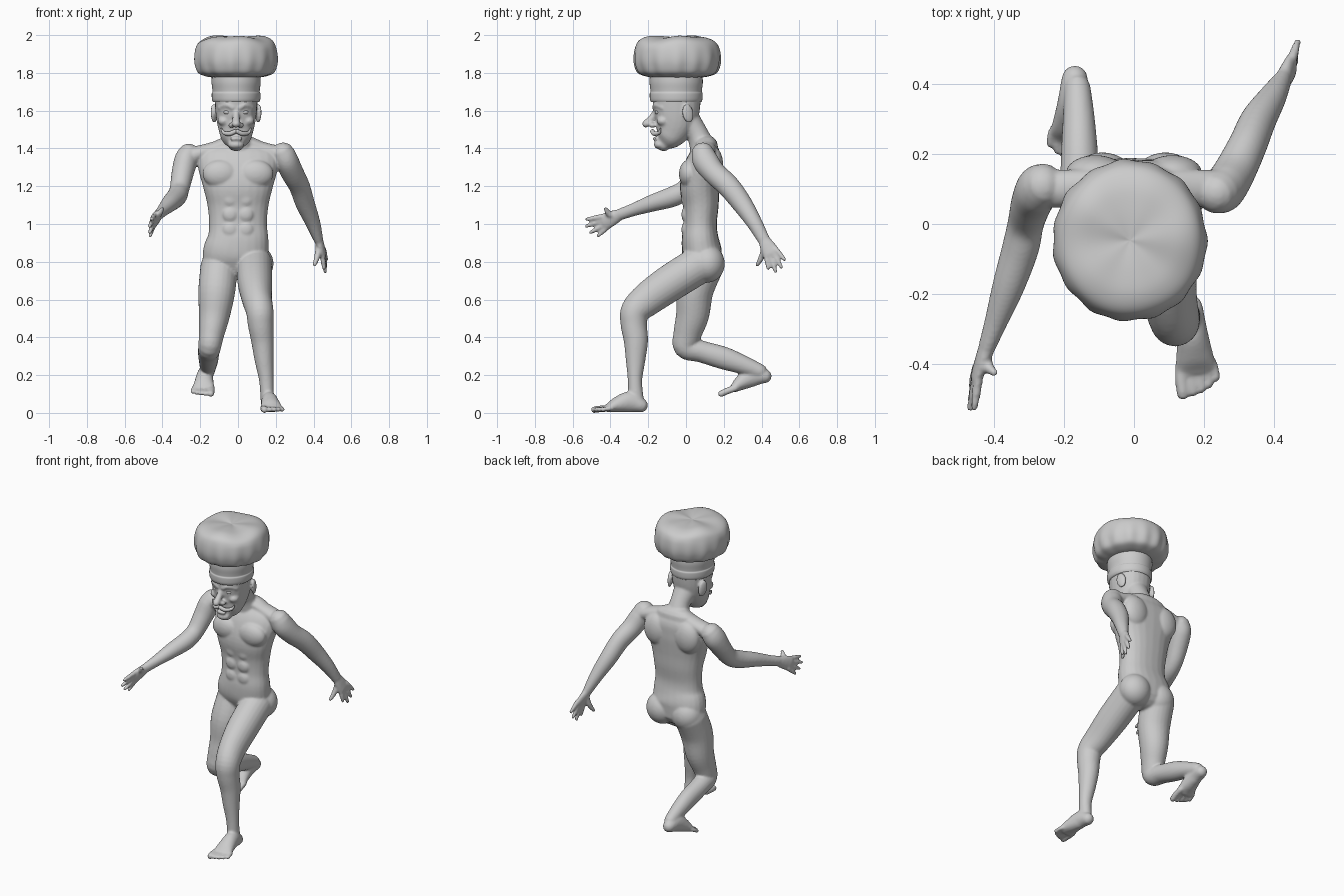
import bpy, bmesh
from math import sin, cos, pi, radians
from mathutils import Vector, Matrix

V = Vector


def catmull(pts, n=5):
    """Smooth rows of numbers by Catmull-Rom interpolation."""
    out = []
    for i in range(len(pts) - 1):
        p0, p1, p2, p3 = pts[max(i - 1, 0)], pts[i], pts[i + 1], pts[min(i + 2, len(pts) - 1)]
        for k in range(n):
            t = k / n
            out.append([0.5 * (2 * b + (c - a) * t + (2 * a - 5 * b + 4 * c - d) * t * t
                               + (3 * b - a - 3 * c + d) * t ** 3)
                        for a, b, c, d in zip(p0, p1, p2, p3)])
    return out + [list(pts[-1])]


def skin(bm, rings):
    """Bridge a stack of rings and close both ends."""
    vs = [[bm.verts.new(p) for p in r] for r in rings]
    n = len(vs[0])
    for a, b in zip(vs, vs[1:]):
        for i in range(n):
            j = (i + 1) % n
            bm.faces.new((a[i], a[j], b[j], b[i]))
    bm.faces.new(vs[0][::-1])
    bm.faces.new(vs[-1])


def loft(bm, pts, side=(1, 0, 0), power=1.0, m=Matrix(), n=24):
    """Round-ended tube through (x, y, z, width, depth) rows."""
    rows = catmull(pts)
    c = [V(r[:3]) for r in rows]
    tan = [(c[min(i + 1, len(c) - 1)] - c[max(i - 1, 0)]).normalized() for i in range(len(c))]
    st = [(p, t, r[3], r[4]) for p, t, r in zip(c, tan, rows)]
    for end, sg in ((0, -1), (-1, 1)):
        p, t, a, b = st[end]
        for ang in (30, 55, 75, 86):
            g = radians(ang)
            new = (p + t * sg * sin(g) * min(a, b), t, a * cos(g), b * cos(g))
            st.insert(0, new) if sg < 0 else st.append(new)
    rings = []
    for p, t, a, b in st:
        u = V(side) - t * t.dot(V(side))
        u.normalize()
        w = t.cross(u)
        ring = []
        for k in range(n):
            x, y = cos(2 * pi * k / n), sin(2 * pi * k / n)
            x, y = (abs(q) ** power * (1 if q > 0 else -1) for q in (x, y))
            ring.append(m @ (p + u * x * a + w * y * b))
        rings.append(ring)
    skin(bm, rings)


def ball(bm, loc, size, rx=0, rz=0):
    m = (Matrix.Translation(loc) @ Matrix.Rotation(radians(rz), 4, 'Z')
         @ Matrix.Rotation(radians(rx), 4, 'X') @ Matrix.Diagonal((*size, 1)))
    bmesh.ops.create_icosphere(bm, subdivisions=4, radius=1, matrix=m)


def finish(bm, name, voxel=0):
    bmesh.ops.recalc_face_normals(bm, faces=bm.faces)
    for f in bm.faces:
        f.smooth = True
    me = bpy.data.meshes.new(name)
    bm.to_mesh(me)
    bm.free()
    ob = bpy.data.objects.new(name, me)
    bpy.context.collection.objects.link(ob)
    if voxel:
        r = ob.modifiers.new("merge", 'REMESH')
        r.mode, r.voxel_size, r.use_smooth_shade = 'VOXEL', voxel, True
        s = ob.modifiers.new("soften", 'SMOOTH')
        s.factor, s.iterations = 0.5, 5
    return ob


def foot(bm, m):
    """Foot with heel at the origin, toes along -y, big toe on -x."""
    loft(bm, [(0, -.04, .04, .038, .038), (0, -.10, .058, .043, .055),
              (0, -.17, .042, .052, .04), (0, -.21, .027, .06, .024)], m=m)
    for x, y, r in ((-.045, -.283, .018), (-.016, -.282, .013), (.009, -.275, .013),
                    (.032, -.265, .012), (.054, -.248, .012)):
        loft(bm, [(x * .9, -.2, .024, r, r), (x, (y - .2) / 2, .022, r, r), (x, y, .017, r, r)], m=m)


def hand(bm, wrist, palm, tips, thumb):
    w, p = V(wrist), V(palm)
    mean = sum((V(t) for t in tips), V()) / 4
    loft(bm, [(*w, .024, .03), (*w.lerp(p, .5), .021, .041), (*p, .017, .046)])
    for t in tips:
        t = V(t)
        base = p + (t - mean) * .6
        loft(bm, [(*base, .014, .014), (*base.lerp(t, .5), .013, .013), (*t, .010, .010)], side=(1, .1, .1))
    t = V(thumb)
    loft(bm, [(*w.lerp(p, .3), .019, .019), (*w.lerp(p, .5).lerp(t, .5), .017, .017),
              (*t, .011, .011)], side=(.8, .1, .6))


body = bmesh.new()

# torso
loft(body, [(-.01, .095, .80, .175, .095), (-.01, .085, .85, .175, .105), (0, .075, .92, .162, .098),
            (0, .075, 1.0, .153, .088), (0, .078, 1.1, .162, .095), (0, .073, 1.2, .186, .105),
            (0, .088, 1.3, .212, .098), (0, .105, 1.37, .205, .08), (0, .11, 1.41, .14, .06)], power=.87)
for s in (-1, 1):
    ball(body, (s * .092, .015, 1.265), (.095, .052, .075))            # chest
    ball(body, (s * .11, .145, 1.31), (.085, .052, .10))               # shoulder blades
    ball(body, (s * .09, .115, .79), (.098, .09, .10))                 # buttocks
    loft(body, [(s * .04, .095, 1.435, .03, .045), (s * .13, .105, 1.40, .035, .05),
                (s * .23, .10, 1.365, .045, .055)], side=(0, 0, 1))    # shoulder line
    for z in (.97, 1.05, 1.13):
        ball(body, (s * .04, -.002, z), (.042, .022, .042))            # stomach

# neck and head
loft(body, [(0, .09, 1.40, .08, .07), (0, .058, 1.48, .062, .058), (-.01, .0, 1.56, .08, .07)])
loft(body, [(-.01, -.118, 1.425, .045, .04), (-.01, -.098, 1.45, .075, .068), (-.01, -.075, 1.49, .09, .092),
            (-.01, -.058, 1.54, .102, .11), (-.01, -.05, 1.60, .11, .122), (-.01, -.05, 1.68, .115, .13)], power=.9)
ball(body, (-.01, -.14, 1.42), (.042, .03, .024))                      # chin
loft(body, [(-.01, -.155, 1.605, .016, .016), (-.01, -.178, 1.565, .018, .018),
            (-.01, -.212, 1.53, .023, .02)])                           # nose
ball(body, (-.01, -.162, 1.452), (.035, .014, .011))                   # lower lip
for s in (-1, 1):
    ball(body, (-.01 + s * .024, -.178, 1.523), (.017, .02, .014))     # nostril
    ball(body, (-.01 + s * .065, -.12, 1.545), (.032, .035, .026))     # cheek
    loft(body, [(-.01 + s * .018, -.168, 1.615, .012, .012), (-.01 + s * .05, -.16, 1.63, .012, .012),
                (-.01 + s * .088, -.125, 1.615, .01, .01)], side=(0, 0, 1))   # brow
    ball(body, (-.01 + s * .118, .01, 1.585), (.013, .032, .052), rx=12, rz=s * 20)  # ear

# arms: right reaches forward, left swings back
loft(body, [(-.262, .11, 1.365, .06, .065), (-.278, .095, 1.33, .062, .07), (-.295, .055, 1.26, .058, .06),
            (-.31, 0, 1.185, .052, .053), (-.325, -.07, 1.145, .053, .054), (-.36, -.18, 1.11, .046, .045),
            (-.395, -.28, 1.075, .033, .034), (-.42, -.35, 1.05, .025, .031)])
loft(body, [(.24, .09, 1.37, .062, .062), (.26, .105, 1.33, .062, .068), (.288, .15, 1.27, .06, .062),
            (.325, .225, 1.2, .055, .06), (.355, .295, 1.11, .051, .054), (.395, .36, 1.01, .04, .042),
            (.425, .41, .92, .026, .033)])
hand(body, (-.42, -.35, 1.05), (-.45, -.435, 1.01),
     [(-.457, -.525, 1.025), (-.468, -.528, .988), (-.467, -.505, .955), (-.465, -.465, .938)],
     (-.40, -.425, 1.08))
hand(body, (.425, .41, .92), (.45, .452, .845),
     [(.455, .435, .765), (.462, .475, .748), (.465, .505, .772), (.468, .522, .812)], (.405, .378, .785))

# legs: left steps forward, right is folded behind
loft(body, [(.085, .08, .79, .095, .1), (.09, -.08, .69, .092, .098), (.10, -.2, .605, .08, .09),
            (.115, -.268, .54, .073, .078), (.12, -.276, .47, .068, .07), (.13, -.265, .38, .06, .064),
            (.138, -.267, .28, .05, .052), (.15, -.27, .17, .038, .038), (.155, -.265, .07, .036, .042)])
loft(body, [(-.10, .1, .78, .098, .1), (-.112, .05, .65, .098, .096), (-.125, .035, .52, .083, .088),
            (-.14, .008, .42, .068, .075), (-.15, .0, .35, .06, .065), (-.155, .08, .325, .057, .058),
            (-.156, .2, .29, .053, .06), (-.158, .3, .255, .046, .05), (-.162, .39, .22, .038, .04)])
foot(body, Matrix.Translation((.155, -.20, 0)) @ Matrix.Rotation(radians(6), 4, 'Z'))
foot(body, Matrix.Translation((-.165, .465, .168)) @ Matrix.Rotation(radians(-5), 4, 'Z')
     @ Matrix.Rotation(radians(17), 4, 'X') @ Matrix.Diagonal((-1, 1, 1, 1)))
finish(body, "body", 0.007)

# eyes
eyes = bmesh.new()
for s in (-1, 1):
    ball(eyes, (-.01 + s * .045, -.146, 1.592), (.021, .018, .014))
finish(eyes, "eyes")

# moustache with upturned ends
hair = bmesh.new()
for s in (-1, 1):
    loft(hair, [(-.01 + s * .006, -.178, 1.49, .012, .012), (-.01 + s * .035, -.168, 1.478, .012, .012),
                (-.01 + s * .065, -.143, 1.483, .009, .009), (-.01 + s * .078, -.135, 1.505, .004, .004)],
         side=(0, 1, .2))
finish(hair, "moustache")

# hat band with rolled lower edge
band = bmesh.new()
prof = catmull([(.122, 1.645), (.128, 1.66), (.129, 1.69), (.125, 1.70), (.126, 1.715), (.13, 1.75), (.128, 1.79)])
skin(band, [[(-.01 + r * cos(2 * pi * k / 64), -.052 + (r + .011) * sin(2 * pi * k / 64), z)
             for k in range(64)] for r, z in prof])
finish(band, "hat_band")

# puffed hat crown with gathered folds
puff = bmesh.new()
prof = catmull([(.52, 1.775), (.72, 1.782), (.9, 1.80), (.98, 1.84), (1, 1.885), (.965, 1.935),
                (.88, 1.967), (.7, 1.982), (.4, 1.985), (.01, 1.988)])
rings = []
for f, z in prof:
    w = max(0, min(1, (1.96 - z) / .12))
    ring = []
    for k in range(128):
        a = 2 * pi * k / 128
        g = f * (1 + w * (.016 * cos(15 * a) + .008 * cos(7 * a + 1)))
        top = max(0, (z - 1.93) / .06)
        lift = top * f * (.008 * sin(3 * a + .5) + .006 * cos(5 * a)) + .012 * top * sin(pi * f) - .004 * top
        ring.append((-.012 + .22 * g * cos(a), -.047 + .23 * g * sin(a), z + lift))
    rings.append(ring)
skin(puff, rings)
finish(puff, "hat_crown")
